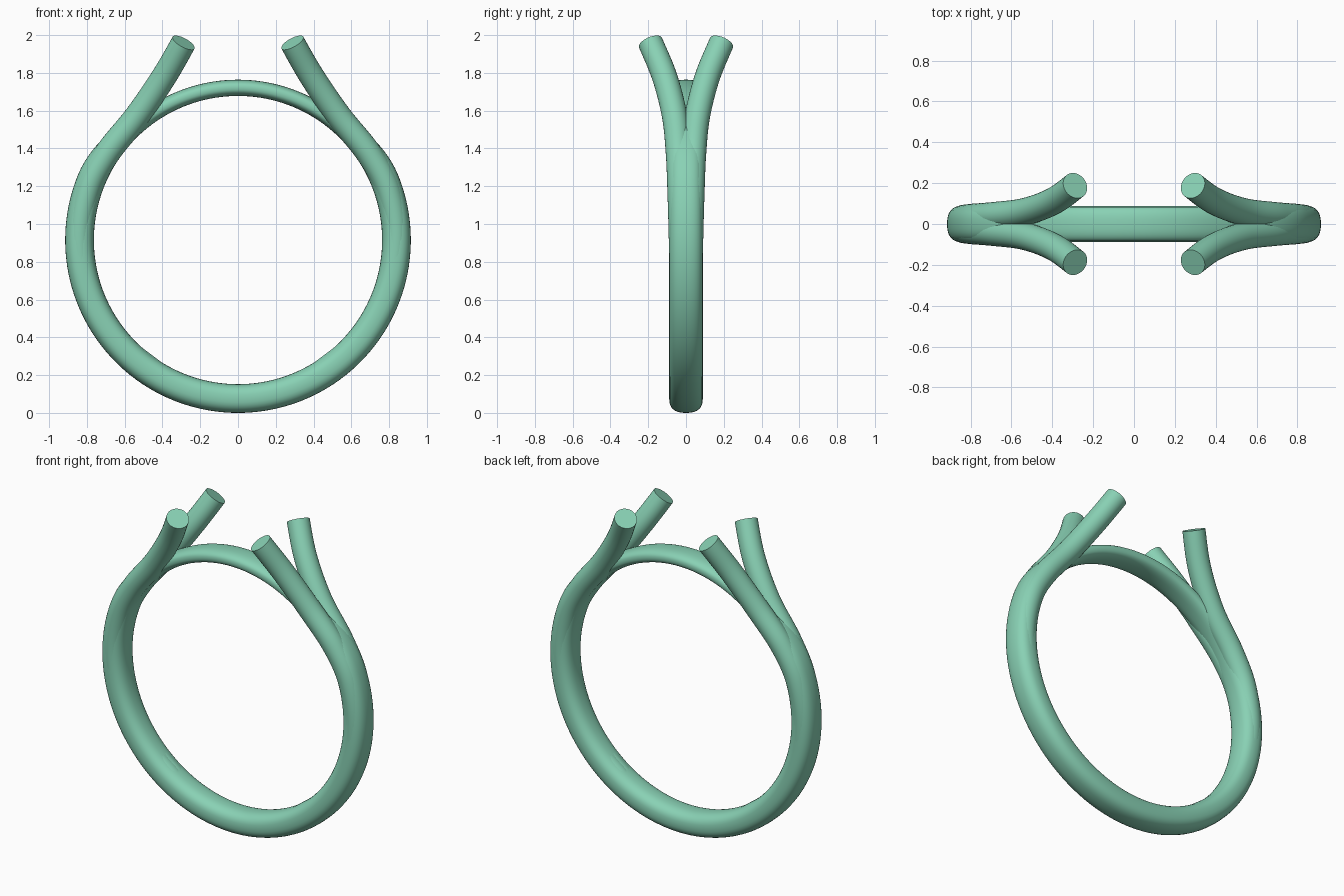
import bpy, bmesh
from math import sin, cos, asin, pi, radians, degrees, copysign
from mathutils import Vector

if "Cube" in bpy.data.objects:
    bpy.data.objects.remove(bpy.data.objects["Cube"])

CZ, R_IN = 0.915, 0.763          # ring centre height, finger-hole radius

mat = bpy.data.materials.new("green")
mat.diffuse_color = (0.25, 0.64, 0.46, 1)
mat.use_nodes = True
mat.node_tree.nodes["Principled BSDF"].inputs["Base Color"].default_value = mat.diffuse_color


def loft(name, rings, closed):
    """Skin a list of vertex rings; cap the ends when the path is open."""
    bm = bmesh.new()
    vs = [[bm.verts.new(p) for p in ring] for ring in rings]
    n, m = len(vs), len(vs[0])
    for i in range(n if closed else n - 1):
        a, b = vs[i], vs[(i + 1) % n]
        for j in range(m):
            k = (j + 1) % m
            bm.faces.new((a[j], a[k], b[k], b[j]))
    if not closed:
        bm.faces.new(vs[0])
        bm.faces.new(vs[-1])
    bmesh.ops.recalc_face_normals(bm, faces=bm.faces)
    me = bpy.data.meshes.new(name)
    bm.to_mesh(me)
    bm.free()
    ob = bpy.data.objects.new(name, me)
    bpy.context.collection.objects.link(ob)
    me.materials.append(mat)
    bpy.ops.object.select_all(action='DESELECT')
    ob.select_set(True)
    bpy.context.view_layer.objects.active = ob
    bpy.ops.object.shade_smooth_by_angle(angle=radians(40))
    return ob


def spow(v, e):
    return copysign(abs(v) ** e, v)


# Band: rounded section, thinning into a slim bridge across the top
band = []
for i in range(160):
    a = 2 * pi * i / 160
    elev = degrees(asin(max(-1, min(1, sin(a)))))
    t = min(max((elev - 22) / 40, 0), 1)
    t = t * t * (3 - 2 * t)
    half_r = 0.076 + (0.043 - 0.076) * t
    half_y = 0.089 + (0.084 - 0.089) * t
    ring = []
    for j in range(32):
        b = 2 * pi * j / 32
        r = R_IN + half_r + half_r * spow(cos(b), 0.8)
        ring.append((r * cos(a), half_y * spow(sin(b), 0.8), CZ + r * sin(a)))
    band.append(ring)
loft("ring_band", band, True)


# Prongs: rods that rise out of the band and fork away front and back
def on_ring(deg, y):
    a = radians(deg)
    return Vector((0.839 * cos(a), y, CZ + 0.839 * sin(a)))


pts = [on_ring(-60, 0.010), on_ring(-40, 0.012), on_ring(-20, 0.016),
       on_ring(0, 0.022), on_ring(18, 0.030),
       Vector((0.695, 0.039, 1.37)), Vector((0.535, 0.060, 1.57)),
       Vector((0.395, 0.112, 1.775)), Vector((0.288, 0.188, 1.96))]
pts = [2 * pts[0] - pts[1]] + pts + [2 * pts[-1] - pts[-2] + Vector((0.01, 0.006, 0))]

path = []
for i in range(1, len(pts) - 2):
    p0, p1, p2, p3 = pts[i - 1:i + 3]
    for s in range(10):
        t = s / 10
        path.append(0.5 * (2 * p1 + (p2 - p0) * t + (2 * p0 - 5 * p1 + 4 * p2 - p3) * t * t
                           + (3 * p1 - p0 - 3 * p2 + p3) * t ** 3))
path.append(pts[-2])

rod = []
for i, p in enumerate(path):
    tan = (path[min(i + 1, len(path) - 1)] - path[max(i - 1, 0)]).normalized()
    u = tan.cross(Vector((0, 1, 0))).normalized()
    v = tan.cross(u)
    r = 0.071 - 0.005 * i / (len(path) - 1)
    rod.append([p + r * (cos(2 * pi * j / 32) * u + sin(2 * pi * j / 32) * v)
                for j in range(32)])
prongs = loft("forked_prongs", rod, False)
mir = prongs.modifiers.new("Mirror", 'MIRROR')
mir.use_axis = (True, True, False)
mir.use_mirror_merge = False
